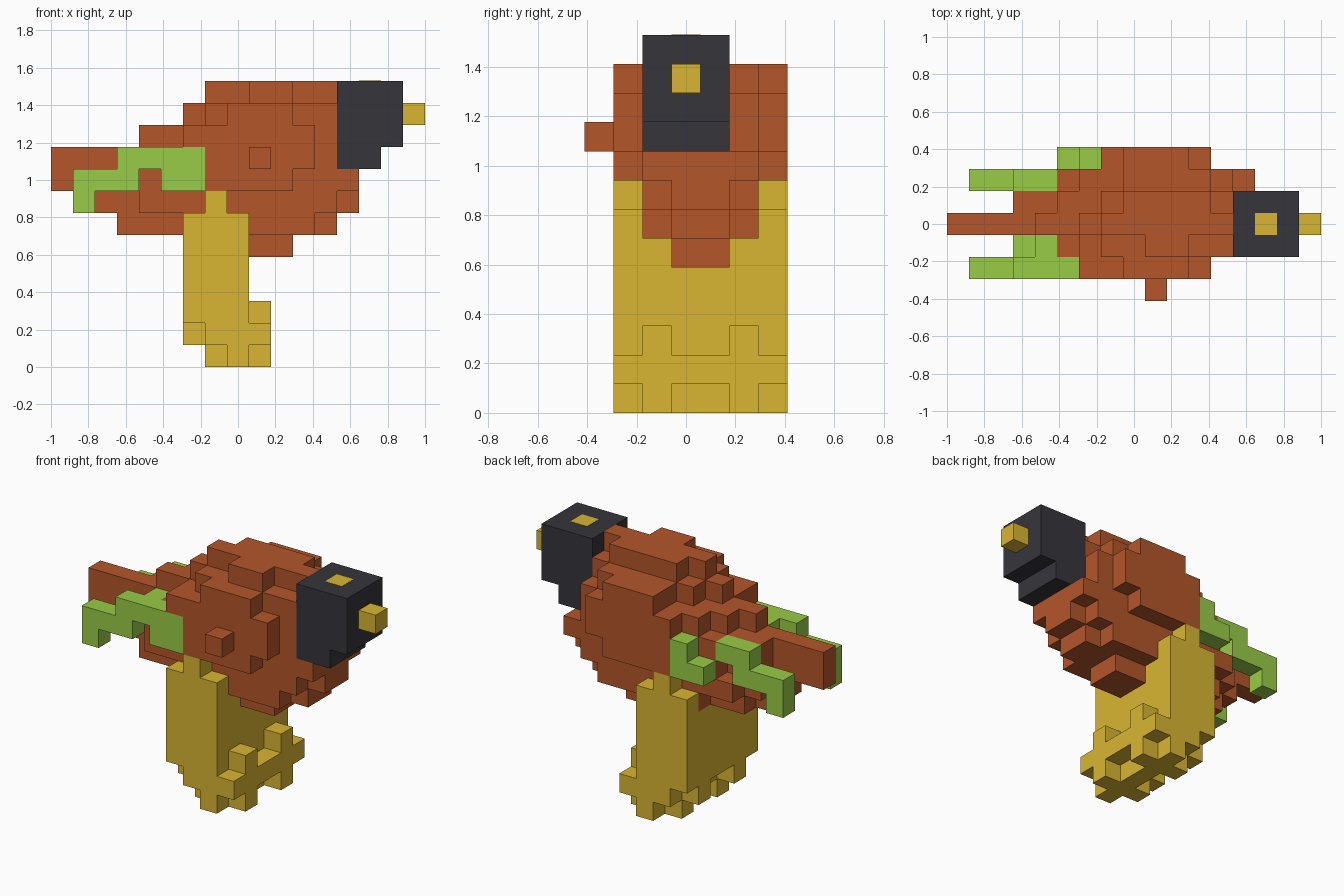
import bpy
import bmesh
from itertools import product
from mathutils import Vector

default_cube = bpy.data.objects.get("Cube")
if default_cube:
    bpy.data.objects.remove(default_cube, do_unlink=True)

UNIT = 2 / 17                                # edge length of one block
ORIGIN = Vector((-1, -3.5 * UNIT, 0))
DIRECTIONS = [Vector(d) for d in ((1, 0, 0), (-1, 0, 0), (0, 1, 0),
                                  (0, -1, 0), (0, 0, 1), (0, 0, -1))]


def make_material(name, hex_code):
    """Flat colour given as an sRGB hex code, stored as linear values."""
    channels = [value / 255 for value in bytes.fromhex(hex_code)]
    linear = [((c + 0.055) / 1.055) ** 2.4 for c in channels]
    material = bpy.data.materials.new(name)
    material.use_nodes = True
    material.diffuse_color = (*linear, 1)
    shader = material.node_tree.nodes["Principled BSDF"]
    shader.inputs["Base Color"].default_value = (*linear, 1)
    return material


def block(x, y, z):
    """All grid cells in a box given by its start and end on each axis."""
    return set(product(range(*x), range(*y), range(*z)))


def both_sides(cells):
    """Repeat cells on the other side of the body's middle plane."""
    return cells | {(x, 7 - y, z) for x, y, z in cells}


def build_blocks(name, cells, material):
    """Skin the cells with outer faces only and merge coplanar ones."""
    bm = bmesh.new()
    for cell in sorted(cells):
        centre = Vector(cell) + Vector((0.5, 0.5, 0.5))
        for normal in DIRECTIONS:
            neighbour = tuple(int(a + b) for a, b in zip(cell, normal))
            if neighbour in cells:
                continue
            side = Vector((normal.y, normal.z, normal.x)) / 2
            up = normal.cross(side)
            middle = centre + normal / 2
            corners = (-side - up, side - up, side + up, up - side)
            bm.faces.new([bm.verts.new(ORIGIN + UNIT * (middle + c))
                          for c in corners])
    bmesh.ops.remove_doubles(bm, verts=bm.verts, dist=UNIT / 100)
    bmesh.ops.dissolve_limit(bm, angle_limit=0.01, verts=bm.verts, edges=bm.edges)
    mesh = bpy.data.meshes.new(name)
    bm.to_mesh(mesh)
    bm.free()
    mesh.materials.append(material)
    obj = bpy.data.objects.new(name, mesh)
    bpy.context.collection.objects.link(obj)
    return obj


brown = make_material("russet brown", "B4562A")
gold = make_material("ochre gold", "DAB632")
green = make_material("leaf green", "99CB47")
dark = make_material("charcoal", "36353B")

# Body: central core in two slices, from the crown down to the belly
near = (3, 4)
far = (4, 5)
core = (3, 5)
body = block((7, 13), near, (12, 13)) | block((8, 12), far, (12, 13))
body |= block((9, 11), (2, 3), (12, 13))
body |= block((6, 13), near, (11, 12)) | block((7, 13), far, (11, 12))
body |= block((4, 13), near, (10, 11)) | block((5, 13), far, (10, 11))
body |= block((3, 13), core, (9, 10))
body |= block((3, 14), core, (7, 9))
body |= block((3, 13), near, (6, 7)) | block((4, 13), far, (6, 7))
body |= block((9, 11), core, (5, 6))

# Body: layers on either side of the core
inner = (2, 3)
body |= both_sides(block((8, 12), inner, (11, 12))
                   | block((6, 13), inner, (10, 11))
                   | block((5, 13), inner, (9, 10))
                   | block((5, 14), inner, (8, 9))
                   | block((4, 13), inner, (7, 8))
                   | block((6, 12), inner, (6, 7)))
body |= block((7, 13), inner, (11, 12)) | block((4, 5), inner, (8, 9))

# Body: outermost flanks and the small side knob
outer = (1, 2)
body |= both_sides(block((8, 11), outer, (11, 12))
                   | block((7, 12), outer, (9, 11))
                   | block((7, 11), outer, (8, 9)))
body |= block((6, 7), outer, (10, 11))
build_blocks("body", body, brown)
build_blocks("side_knob", block((9, 10), (0, 1), (9, 10)), brown)

# Tail
tail = block((0, 3), near, (8, 10)) | block((2, 3), near, (7, 8))
build_blocks("tail", tail, brown)


# Wings: a stepped tip shared by both, with different roots
def wing_tip(y):
    return (block((1, 2), y, (7, 9)) | block((1, 4), y, (8, 9))
            | block((3, 5), y, (9, 10)))


near_wing = wing_tip(outer) | block((5, 7), outer, (8, 10))
near_wing |= block((3, 4), inner, (8, 9)) | block((4, 5), inner, (9, 10))
build_blocks("near_wing", near_wing, green)
far_wing = wing_tip((5, 6)) | block((5, 7), (6, 7), (8, 9))
far_wing |= block((6, 7), (6, 7), (9, 10))
build_blocks("far_wing", far_wing, green)

# Legs: one broad column with raised thighs
legs = block((6, 9), (1, 7), (2, 6)) | block((7, 10), (1, 7), (1, 2))
legs |= both_sides(block((6, 9), outer, (6, 7)) | block((7, 8), outer, (7, 8)))

# Feet: toes in a cross under each leg, with raised front claws
feet = block((7, 10), inner, (0, 1)) | block((8, 9), (1, 4), (0, 1))
feet |= block((6, 7), inner, (1, 2)) | block((9, 10), inner, (2, 3))
feet |= {(x, y + 3, z) for x, y, z in feet}
build_blocks("legs_and_feet", legs | feet, gold)

# Head and beak
head = block((13, 16), (2, 5), (10, 13)) | block((13, 15), (2, 5), (9, 10))
build_blocks("head", head, dark)
build_blocks("beak", block((16, 17), near, (11, 12)), gold)

# Crown patch: a thin plate on top of the head
patch = build_blocks("crown_patch", block((14, 15), near, (13, 14)), gold)
base = 13 * UNIT
for vertex in patch.data.vertices:
    vertex.co.z = base + (vertex.co.z - base) * 0.012
